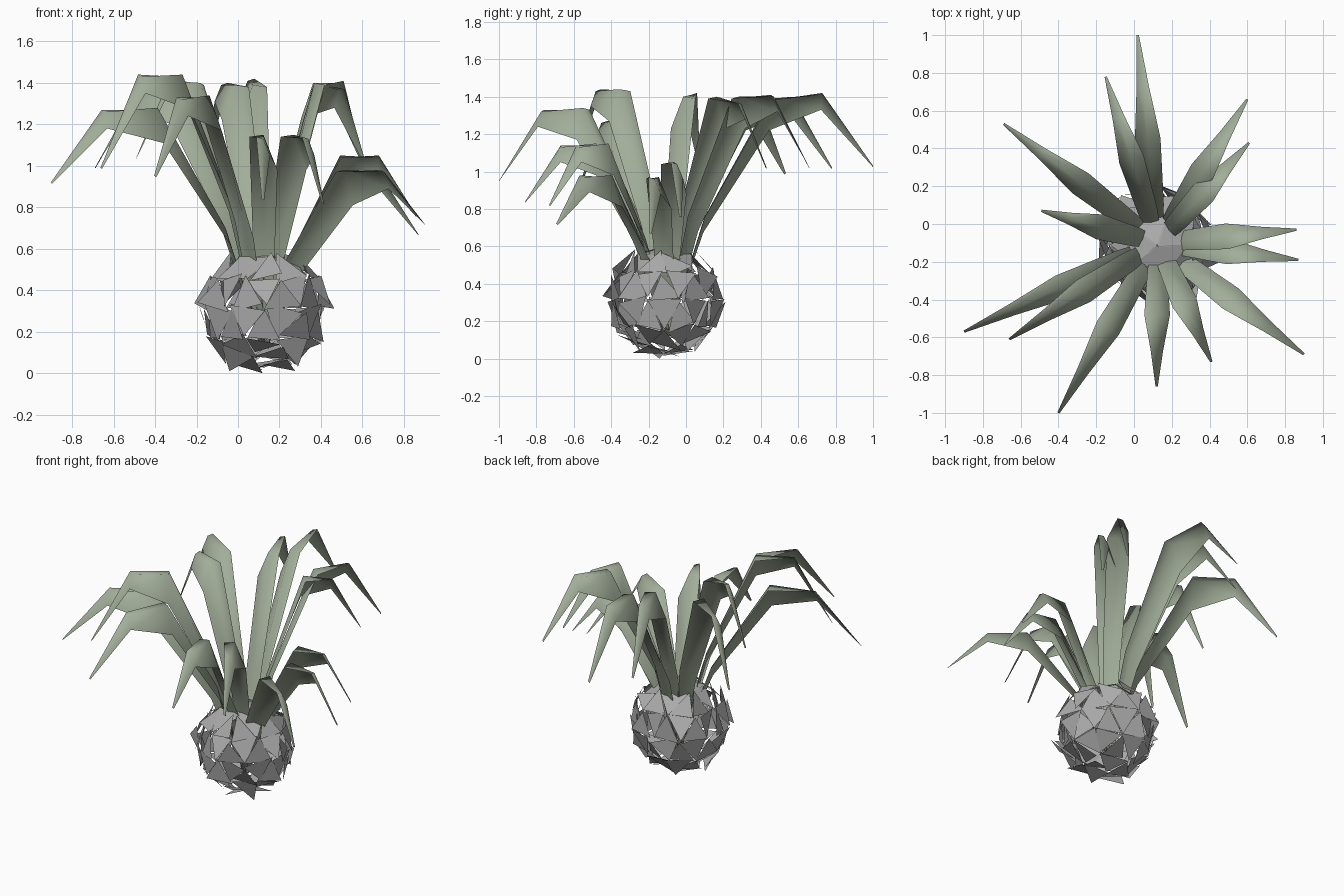
import bpy, bmesh, random
from mathutils import Vector, Matrix

if "Cube" in bpy.data.objects:
    bpy.data.objects.remove(bpy.data.objects["Cube"])

random.seed(4)
C = Vector((0.125, -0.115, 0.315))

# scaly ball: sphere triangles split apart and each tipped a little
bm = bmesh.new()
bmesh.ops.create_icosphere(bm, subdivisions=2, radius=0.29)
bmesh.ops.split_edges(bm, edges=bm.edges[:])
for f in bm.faces:
    c = f.calc_center_median()
    n = c.normalized()
    axis = n.cross(Vector((random.uniform(-1, 1), random.uniform(-1, 1), random.uniform(-1, 1)))).normalized()
    tilt = 0.08 if n.z > 0.75 else 0.5
    rot = Matrix.Rotation(random.uniform(-tilt, tilt), 3, axis) @ Matrix.Rotation(random.uniform(-tilt, tilt) * 0.5, 3, n)
    push = 0.98 if n.z > 0.75 else random.uniform(1.0, 1.09)
    for v in f.verts:
        v.co = C + c * push + rot @ ((v.co - c) * 1.05)
        v.co.z = max(v.co.z, 0)
me = bpy.data.meshes.new("scaly_ball")
bm.to_mesh(me)
bm.free()
bpy.context.collection.objects.link(bpy.data.objects.new("scaly_ball", me))

green = bpy.data.materials.new("leaf_green")
green.diffuse_color = (0.36, 0.42, 0.32, 1)
green.use_nodes = True
green.node_tree.nodes["Principled BSDF"].inputs["Base Color"].default_value = green.diffuse_color
grey = bpy.data.materials.new("ball_grey")
grey.diffuse_color = (0.4, 0.4, 0.4, 1)
grey.use_nodes = True
grey.node_tree.nodes["Principled BSDF"].inputs["Base Color"].default_value = grey.diffuse_color
me.materials.append(grey)

# tip x, tip y, tip z, shoulder z, bend z
LEAVES = [
    (0.02, 1.00, 1.03, 1.39, 1.41), (-0.15, 0.78, 1.02, 1.39, 1.39),
    (-0.69, 0.53, 0.99, 1.37, 1.36), (-0.49, 0.07, 1.04, 1.40, 1.41),
    (-0.90, -0.57, 0.92, 1.28, 1.26), (-0.66, -0.61, 0.99, 1.44, 1.43),
    (-0.40, -1.00, 0.95, 1.34, 1.32), (0.12, -0.86, 0.84, 1.15, 1.13),
    (0.41, -0.73, 0.82, 1.15, 1.13), (0.90, -0.69, 0.72, 0.98, 0.97),
    (0.87, -0.19, 0.67, 0.97, 0.96), (0.86, -0.03, 0.76, 1.05, 1.04),
    (0.61, 0.43, 1.02, 1.40, 1.36), (0.60, 0.66, 1.02, 1.40, 1.40),
]
ROOT = Vector((0.125, -0.10, 0))


def leaf(i, tx, ty, tz, z1, z2):
    """Arched blade with a middle fold, rolled so its left edge hangs lower."""
    out = Vector((tx, ty, 0)) - ROOT
    reach = out.length
    out.normalize()
    side = Vector((-out.y, out.x, 0))
    # share of reach, height, half width, right edge drop, left edge drop
    rows = [(0.0, 0.12, 0.025, 0.0, 0.0),
            (0.18, 0.12 + (z1 - 0.12) * 0.5, 0.052, 0.0, 0.08),
            (0.5, z1, 0.068, 0.01, 0.17),
            (0.75, z2, 0.033, -0.01, 0.08),
            (1.0, tz, 0.006, 0.0, 0.006)]
    verts = []
    for t, z, w, dr, dl in rows:
        p = ROOT + out * (reach * t) + Vector((0, 0, z))
        verts += [p - side * w - Vector((0, 0, dr)), p,
                  p + side * w - Vector((0, 0, dl))]
    faces = [(3 * r + k, 3 * r + k + 1, 3 * r + k + 4, 3 * r + k + 3)
             for r in range(len(rows) - 1) for k in (0, 1)]
    m = bpy.data.meshes.new(f"leaf_{i}")
    m.from_pydata(verts, [], faces)
    m.flip_normals()
    m.polygons.foreach_set("use_smooth", [True] * len(m.polygons))
    m.materials.append(green)
    bpy.context.collection.objects.link(bpy.data.objects.new(f"leaf_{i}", m))


for i, l in enumerate(LEAVES, 1):
    leaf(i, *l)
